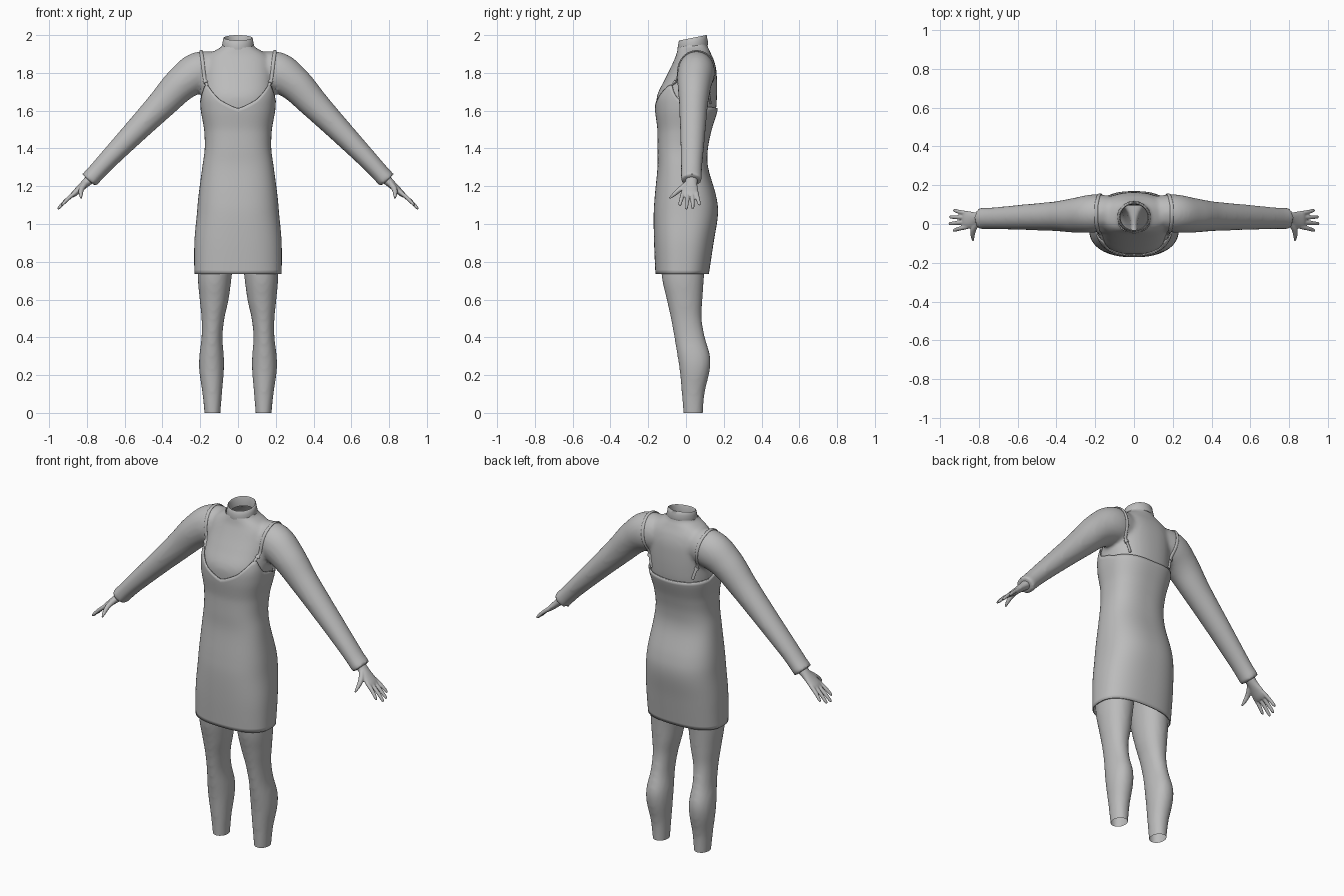
import bpy, bmesh, math
from mathutils import Vector
from mathutils.bvhtree import BVHTree

if "Cube" in bpy.data.objects:
    bpy.data.objects.remove(bpy.data.objects["Cube"])

GREY = (0.5, 0.5, 0.5, 1)
mat = bpy.data.materials.new("plain grey")
mat.use_nodes = True
mat.diffuse_color = GREY
bsdf = next(n for n in mat.node_tree.nodes if n.type == 'BSDF_PRINCIPLED')
bsdf.inputs["Base Color"].default_value = GREY
bsdf.inputs["Roughness"].default_value = 0.7


def resample(rows, steps=6):
    """Smooth curve through rows of numbers."""
    out = []
    for i in range(len(rows) - 1):
        p = [rows[max(0, min(len(rows) - 1, i + k))] for k in (-1, 0, 1, 2)]
        for s in range(steps):
            t = s / steps
            out.append([b + 0.5 * t * (c - a + t * (2 * a - 5 * b + 4 * c - d + t * (3 * (b - c) + d - a)))
                        for a, b, c, d in zip(*p)])
    return out + [list(rows[-1])]


def oval(a, yf, yb, z, x=0.0, n=2.0, count=48):
    """Horizontal superellipse ring, starting at the front."""
    ring = []
    for i in range(count):
        t = math.tau * i / count
        s, c = math.sin(t), math.cos(t)
        px = x + a * math.copysign(abs(s) ** (2 / n), s)
        py = (yf + yb) / 2 - (yb - yf) / 2 * math.copysign(abs(c) ** (2 / n), c)
        ring.append(Vector((px, py, z)))
    return ring


def loft(bm, rings, caps=True):
    rows = [[bm.verts.new(p) for p in r] for r in rings]
    n = len(rows[0])
    for lo, hi in zip(rows, rows[1:]):
        for i in range(n):
            j = (i + 1) % n
            bm.faces.new((lo[i], lo[j], hi[j], hi[i]))
    if caps:
        bm.faces.new(rows[0][::-1])
        bm.faces.new(rows[-1])


def tube(bm, path, ref=(0, 1, 0), count=20):
    """Loft along (x, y, z, thickness, width) rows; ref is the width axis."""
    pts = [Vector(p[:3]) for p in path]
    rings = []
    for i, p in enumerate(path):
        t = (pts[min(i + 1, len(pts) - 1)] - pts[max(i - 1, 0)]).normalized()
        n = t.cross(Vector(ref)).normalized()
        w = n.cross(t)
        rings.append([pts[i] + n * p[3] * math.cos(math.tau * k / count)
                      + w * p[4] * math.sin(math.tau * k / count) for k in range(count)])
    loft(bm, rings)


def finish(bm, name, angle=50):
    bmesh.ops.recalc_face_normals(bm, faces=bm.faces)
    me = bpy.data.meshes.new(name)
    bm.to_mesh(me)
    bm.free()
    ob = bpy.data.objects.new(name, me)
    bpy.context.collection.objects.link(ob)
    me.materials.append(mat)
    bpy.ops.object.select_all(action='DESELECT')
    ob.select_set(True)
    bpy.context.view_layer.objects.active = ob
    bpy.ops.object.shade_smooth_by_angle(angle=math.radians(angle))
    return ob


def mirror(bm):
    geo = bmesh.ops.duplicate(bm, geom=bm.verts[:] + bm.edges[:] + bm.faces[:])["geom"]
    for v in geo:
        if isinstance(v, bmesh.types.BMVert):
            v.co.x *= -1
    bmesh.ops.recalc_face_normals(bm, faces=bm.faces)


def fuse(bm, voxel, smooth):
    """Merge overlapping lofts into one soft skin."""
    ob = finish(bm, "fuse_helper")
    m = ob.modifiers.new("fuse", 'REMESH')
    m.mode, m.voxel_size = 'VOXEL', voxel
    s = ob.modifiers.new("soften", 'SMOOTH')
    s.factor, s.iterations = 0.5, smooth
    me = bpy.data.meshes.new_from_object(ob.evaluated_get(bpy.context.evaluated_depsgraph_get()))
    out = bmesh.new()
    out.from_mesh(me)
    bpy.data.objects.remove(ob)
    bpy.data.meshes.remove(me)
    return out


# Torso outline: height, half width, front y, back y
TORSO = resample([
    (0.72, .23, -.16, .118), (0.9, .23, -.168, .145), (1.05, .217, -.17, .168), (1.15, .208, -.164, .158),
    (1.3, .188, -.15, .116), (1.4, .175, -.15, .115), (1.5, .178, -.15, .135), (1.6, .188, -.155, .158),
    (1.68, .192, -.153, .164), (1.76, .19, -.115, .164), (1.82, .185, -.085, .16), (1.87, .175, -.062, .147),
    (1.9, .15, -.05, .133), (1.925, .11, -.045, .122), (1.945, .082, -.04, .112), (2.0, .075, -.03, .11)])


def torso_at(z):
    for lo, hi in zip(TORSO, TORSO[1:]):
        if z <= hi[0]:
            t = (z - lo[0]) / (hi[0] - lo[0])
            return [a + (b - a) * t for a, b in zip(lo, hi)]
    return TORSO[-1]


# Body: legs and sleeves mirrored, torso added, all fused
bm = bmesh.new()
leg = [(-.03, .095, .175, -.012, .088), (.1, .085, .188, -.022, .098), (.22, .075, .205, -.033, .125),
       (.3, .075, .205, -.045, .128), (.4, .082, .193, -.062, .1), (.5, .072, .193, -.08, .083),
       (.6, .05, .203, -.102, .087), (.735, .032, .213, -.13, .097), (.95, .01, .205, -.14, .12)]
loft(bm, [oval((o - i) / 2, f, b, z, (o + i) / 2, 2.1) for z, i, o, f, b in resample(leg)])
sleeve = [(.08, .06, 1.81, .09, .08), (.2, .055, 1.805, .108, .098), (.3, .045, 1.742, .093, .09),
          (.4, .04, 1.638, .079, .077), (.5, .037, 1.535, .068, .07), (.6, .034, 1.432, .059, .064),
          (.7, .03, 1.328, .051, .058), (.755, .029, 1.268, .048, .056), (.79, .029, 1.23, .05, .058)]
tube(bm, resample(sleeve), count=40)
mirror(bm)
rings = []
for z, a, f, b in TORSO:
    if z > .88:
        k = .015 if z < 1.58 else 0
        rings.append(oval(a - k, f + k, b - k, z, n=2.4))
loft(bm, rings)
bm = fuse(bm, 0.011, 8)
# Open the neck and the ankles
for co, no in (((0, .035, 1.95), (0, -.2, 1)), ((0, 0, 0), (0, 0, -1))):
    bmesh.ops.bisect_plane(bm, geom=bm.verts[:] + bm.edges[:] + bm.faces[:],
                           plane_co=co, plane_no=no, clear_outer=True)
skin = BVHTree.FromBMesh(bm)
finish(bm, "body_with_sleeves_and_legs")

# Rolled collar, tilted forward
bm = bmesh.new()
rings = []
for a, z in ((.074, 1.93), (.083, 1.932), (.086, 1.942), (.081, 1.965), (.078, 1.983), (.074, 1.986), (.07, 1.978), (.07, 1.93)):
    ring = oval(a, .036 - a * .95, .036 + a * .95, z)
    for p in ring:
        p.z += .2 * (p.y - .036)
    rings.append(ring)
loft(bm, rings, caps=False)
finish(bm, "collar")

# Slip dress with a V front and a straight back
TOP = [(0, 1.612), (25, 1.66), (50, 1.735), (58, 1.735), (78, 1.665), (105, 1.625), (180, 1.61)]


def top_edge(deg):
    for (a, za), (b, zb) in zip(TOP, TOP[1:]):
        if deg <= b:
            return za + (zb - za) * (deg - a) / (b - a)


COLS, ROWS = 96, 44
columns = []
for i in range(COLS):
    deg = 360 * i / COLS
    top = top_edge(min(deg, 360 - deg))
    col = []
    for r in range(ROWS + 1):
        z = .735 + (top - .735) * r / ROWS
        _, a, f, b = torso_at(z)
        k = .001 if z < 1.5 else .001 + .008 * min(1, (z - 1.5) / .1)
        col.append(oval(a + k, f - k, b + k, z, n=2.5, count=COLS)[i])
    columns.append(col)
bm = bmesh.new()
loft(bm, list(zip(*columns)), caps=False)
dress = finish(bm, "dress")
sol = dress.modifiers.new("cloth", 'SOLIDIFY')
sol.thickness, sol.offset = .007, -1

# Shoulder straps laid over the body, with slider buckles
bm = bmesh.new()
path = []
STEPS = 36
for i in range(STEPS + 1):
    t = i / STEPS
    ang = math.radians(172 - 202 * t)
    x = .158 + .037 * min(1, t / .4) if t < .5 else .195 - .06 * (t - .5) / .5
    d = Vector((0, math.cos(ang), math.sin(ang)))
    hit = skin.ray_cast(Vector((x, .02, 1.7)) + d * .5, -d)[0]
    if hit:
        path.append((*(hit + d * .003), .005, .009))
if len(path) > 3:
    tube(bm, path, ref=(1, 0, 0), count=12)
    for k in (5, len(path) - 6):
        a, b = Vector(path[k - 1][:3]), Vector(path[k][:3])
        mid, half = (a + b) / 2, (b - a).normalized() * .008
        tube(bm, [(*(mid - half), .009, .014), (*(mid + half), .009, .014)], ref=(1, 0, 0), count=12)
    mirror(bm)
finish(bm, "shoulder_straps", 40)

# Hands: palm, four fingers and a thumb, fused
bm = bmesh.new()
wrist, along = Vector((.77, .03, 1.25)), Vector((.735, 0, -.678))


def at(s, y, lift=0):
    p = wrist + along * s + Vector((.678, 0, .735)) * lift
    return (p.x, y, p.z)


tube(bm, resample([(*at(0, .03), .03, .034), (*at(.05, .028), .023, .032), (*at(.09, .022), .019, .042),
                   (*at(.13, .02), .016, .046), (*at(.15, .02), .011, .044)]))
for base, tip, length in ((-.015, -.032, .225), (.009, .002, .253), (.033, .036, .248), (.055, .069, .222)):
    tube(bm, resample([(*at(.12, base), .0115, .0115), (*at((.12 + length) / 2, (base + tip) / 2, .003), .0105, .011),
                       (*at(length - .012, tip), .008, .009), (*at(length, tip, -.002), .003, .004)]), count=12)
tube(bm, resample([(*at(.05, .01), .016, .016), (.828, -.03, 1.185), (.832, -.062, 1.158), (.83, -.088, 1.135)][:1]
                  + [(.828, -.03, 1.185, .015, .014), (.832, -.062, 1.158, .011, .011),
                     (.83, -.088, 1.135, .005, .005)]), count=12)
mirror(bm)
finish(fuse(bm, .0042, 4), "hands")
